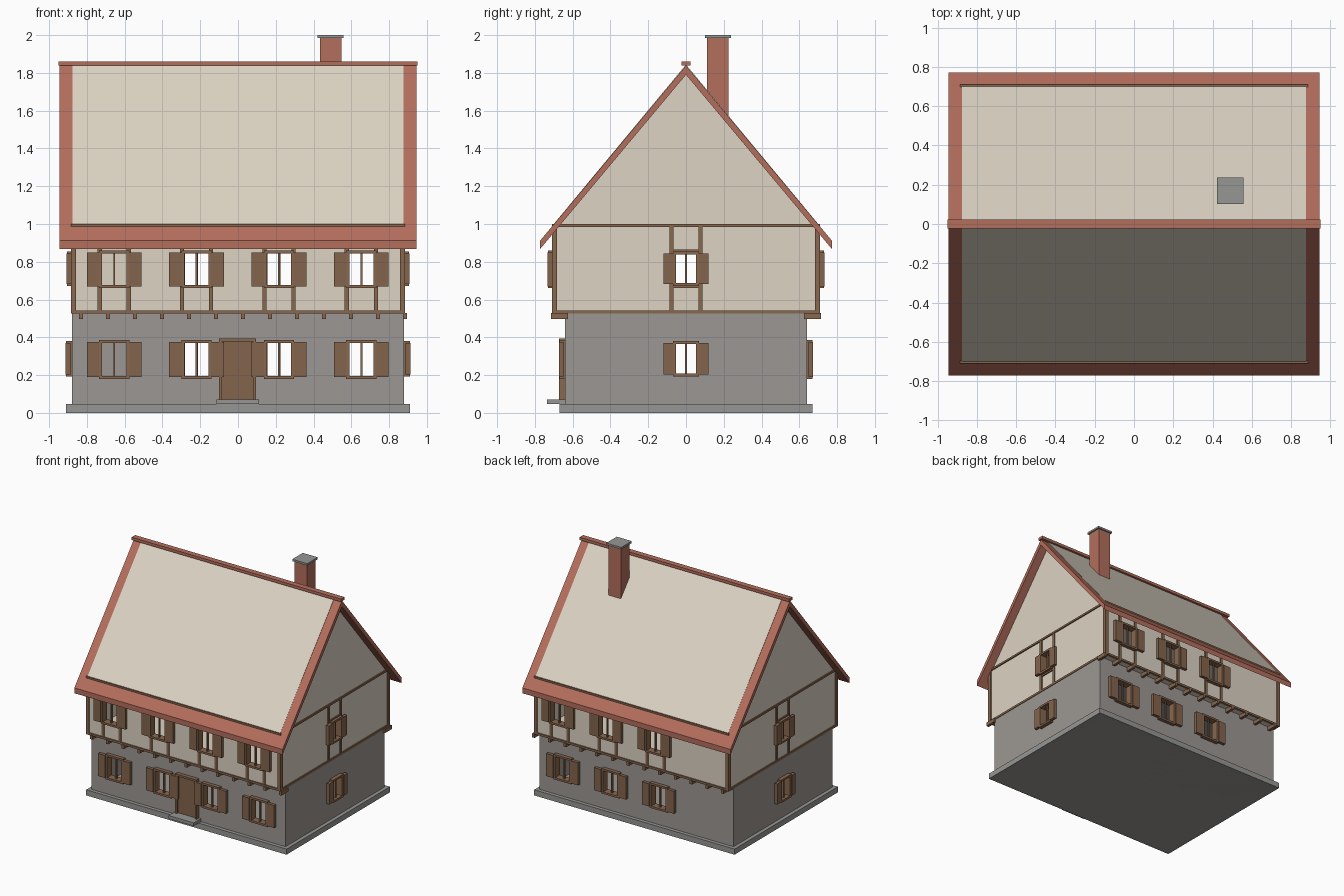
import bpy, bmesh, math
from mathutils import Matrix, Vector

if "Cube" in bpy.data.objects:
    bpy.data.objects.remove(bpy.data.objects["Cube"])


def material(name, rgb):
    linear = [(c / 255 / 12.92) if c < 11 else ((c / 255 + 0.055) / 1.055) ** 2.4 for c in rgb]
    m = bpy.data.materials.new(name)
    m.use_nodes = True
    m.diffuse_color = (*linear, 1)
    m.node_tree.nodes["Principled BSDF"].inputs["Base Color"].default_value = (*linear, 1)
    return m


PLASTER = material("cream plaster", (220, 211, 195))
STONE = material("warm grey stone", (156, 151, 147))
SLAB = material("grey slab", (150, 150, 148))
TILE = material("red clay tile", (180, 110, 92))
TIMBER = material("timber brown", (136, 103, 78))
SHUTTER = material("shutter brown", (132, 101, 77))


def finish(name, bm, mat):
    bmesh.ops.recalc_face_normals(bm, faces=bm.faces)
    mesh = bpy.data.meshes.new(name)
    bm.to_mesh(mesh)
    bm.free()
    obj = bpy.data.objects.new(name, mesh)
    bpy.context.collection.objects.link(obj)
    if mat:
        mesh.materials.append(mat)
    return obj


def boxes(name, mat, spans, matrix=Matrix()):
    """One object from boxes given as (x0, x1, y0, y1, z0, z1)."""
    bm = bmesh.new()
    for x0, x1, y0, y1, z0, z1 in spans:
        place = Matrix.Translation(((x0 + x1) / 2, (y0 + y1) / 2, (z0 + z1) / 2))
        size = Matrix.Diagonal((x1 - x0, y1 - y0, z1 - z0, 1))
        bmesh.ops.create_cube(bm, size=1, matrix=matrix @ place @ size)
    return finish(name, bm, mat)


def prism(name, mat, profile, half):
    """Extrude a (y, z) profile along x."""
    bm = bmesh.new()
    face = bm.faces.new([bm.verts.new((-half, y, z)) for y, z in profile])
    out = bmesh.ops.extrude_face_region(bm, geom=[face])
    verts = [v for v in out["geom"] if isinstance(v, bmesh.types.BMVert)]
    bmesh.ops.translate(bm, verts=verts, vec=(2 * half, 0, 0))
    return finish(name, bm, mat)


def cut(obj, cutters):
    for cutter in cutters:
        cutter.hide_render = True
        mod = obj.modifiers.new("cut", "BOOLEAN")
        mod.object, mod.operation, mod.solver = cutter, "DIFFERENCE", "EXACT"
    bpy.context.view_layer.update()
    result = obj.evaluated_get(bpy.context.evaluated_depsgraph_get())
    mesh = bpy.data.meshes.new_from_object(result)
    obj.modifiers.clear()
    obj.data = mesh
    for cutter in cutters:
        bpy.data.objects.remove(cutter)


def wall(turns, distance):
    """Local frame of a wall: x along it, -y outward, y = 0 on its surface."""
    return Matrix.Rotation(turns * math.pi / 2, 4, "Z") @ Matrix.Translation((0, -distance, 0))


# Wall layout: side, quarter turns, window centres upstairs and downstairs
ROW = [-0.655, -0.22, 0.217, 0.653]
SIDES = [("front", 0, ROW), ("right", 1, [0]), ("back", 2, ROW[:3]), ("left", 3, [0])]
FLOORS = [("lower", 0.88, 0.64, 0.18, 0.385), ("upper", 0.875, 0.70, 0.66, 0.86)]

# Hollow storeys; the upper one includes the gables and the roof face
lower = boxes("lower_storey", STONE, [(-0.88, 0.88, -0.64, 0.64, 0, 0.53)])
lower_core = boxes("lower_core", None, [(-0.85, 0.85, -0.61, 0.61, 0.05, 0.5)])
upper = prism("upper_storey", PLASTER,
              [(-0.7, 0.53), (0.7, 0.53), (0.7, 1.0), (0, 1.844), (-0.7, 1.0)], 0.875)
upper_core = boxes("upper_core", None, [(-0.845, 0.845, -0.67, 0.67, 0.56, 0.94)])
holes = {"lower": [], "upper": []}

# Windows with frames, mullions and open shutters
for floor, half_x, half_y, z0, z1 in FLOORS:
    for side, turns, centres in SIDES:
        gable = turns % 2 == 1
        m = wall(turns, half_x if gable else half_y)
        w = 0.068 if gable else 0.08
        s = w + (0.05 if gable else 0.065)
        a, b = (z0 + 0.012, z1 - 0.005) if gable else (z0, z1)
        t = 0.016
        frames, shutters, gaps = [], [], []
        for c in centres:
            frames += [(c - w, c - w + t, -0.03, 0.03, a, b), (c + w - t, c + w, -0.03, 0.03, a, b),
                       (c - w, c + w, -0.03, 0.03, a, a + t), (c - w, c + w, -0.03, 0.03, b - t, b),
                       (c - 0.005, c + 0.005, -0.01, 0.005, a, b)]
            for e0, e1 in ((c - s, c - w), (c + w, c + s)):
                shutters.append((e0, e1, -0.033, -0.008, a + 0.01, b - 0.01))
            gaps.append((c - w + 0.006, c + w - 0.006, -0.05, 0.08, a + 0.006, b - 0.006))
        boxes(f"{floor}_{side}_window_frames", TIMBER, frames, m)
        boxes(f"{floor}_{side}_shutters", SHUTTER, shutters, m)
        holes[floor].append(boxes(f"{floor}_{side}_holes", None, gaps, m))
cut(lower, [lower_core] + holes["lower"])
cut(upper, [upper_core] + holes["upper"])

# Timber framing on each upper wall
for side, turns, centres in SIDES:
    gable = turns % 2 == 1
    half, distance = (0.71, 0.875) if gable else (0.885, 0.70)
    beams = [(-half, half, -0.01, 0.01, 0.525, 0.542), (-half, half, -0.01, 0.01, 0.985, 1.0)]
    for e in (-half, half - 0.028):
        beams.append((e, e + 0.028, -0.01, 0.01, 0.53, 0.99))
    for c in centres:
        for u in (c - 0.077, c + 0.077):
            for z0, z1 in ((0.535, 0.67), (0.67, 0.855), (0.855, 0.99)):
                beams.append((u - 0.011, u + 0.011, -0.008, 0.002, z0, z1))
        if gable:
            for z in (0.66, 0.85):
                beams.append((-0.08, 0.08, -0.009, 0.002, z, z + 0.014))
                if not centres:
                    break
    # Keep the rails out of the window openings
    boxes(f"{side}_timber_frame", TIMBER, beams, wall(turns, distance))

# Joist ends under the jetties
joists = []
for i in range(13):
    x = -0.831 + 0.143 * i
    for y0, y1 in ((-0.715, -0.625), (0.625, 0.715)):
        joists.append((x - 0.011, x + 0.011, y0, y1, 0.498, 0.53))
boxes("joist_ends", TIMBER, joists)

# Tiled roof, ridge cap and chimney
prism("roof", TILE, [(-0.772, 0.868), (-0.772, 0.912), (0, 1.838), (0.772, 0.912),
                     (0.772, 0.868), (0, 1.79)], 0.945)
boxes("ridge_cap", TILE, [(-0.95, 0.95, -0.023, 0.023, 1.838, 1.861)])
boxes("chimney", TILE, [(0.433, 0.547, 0.112, 0.226, 1.5, 1.986)])
boxes("chimney_cap", SLAB, [(0.422, 0.558, 0.101, 0.237, 1.984, 2.0)])

# Plinth, doorstep and front door
boxes("plinth", SLAB, [(-0.91, 0.91, -0.67, 0.67, 0, 0.046)])
boxes("doorstep", SLAB, [(-0.115, 0.112, -0.735, -0.63, 0.046, 0.072)])
boxes("door", SHUTTER, [(-0.09, 0.085, -0.655, -0.63, 0.06, 0.385)])
boxes("door_frame", TIMBER, [(-0.1, -0.084, -0.672, -0.63, 0.06, 0.395),
                             (0.079, 0.095, -0.672, -0.63, 0.06, 0.395),
                             (-0.1, 0.095, -0.672, -0.63, 0.379, 0.395)])
